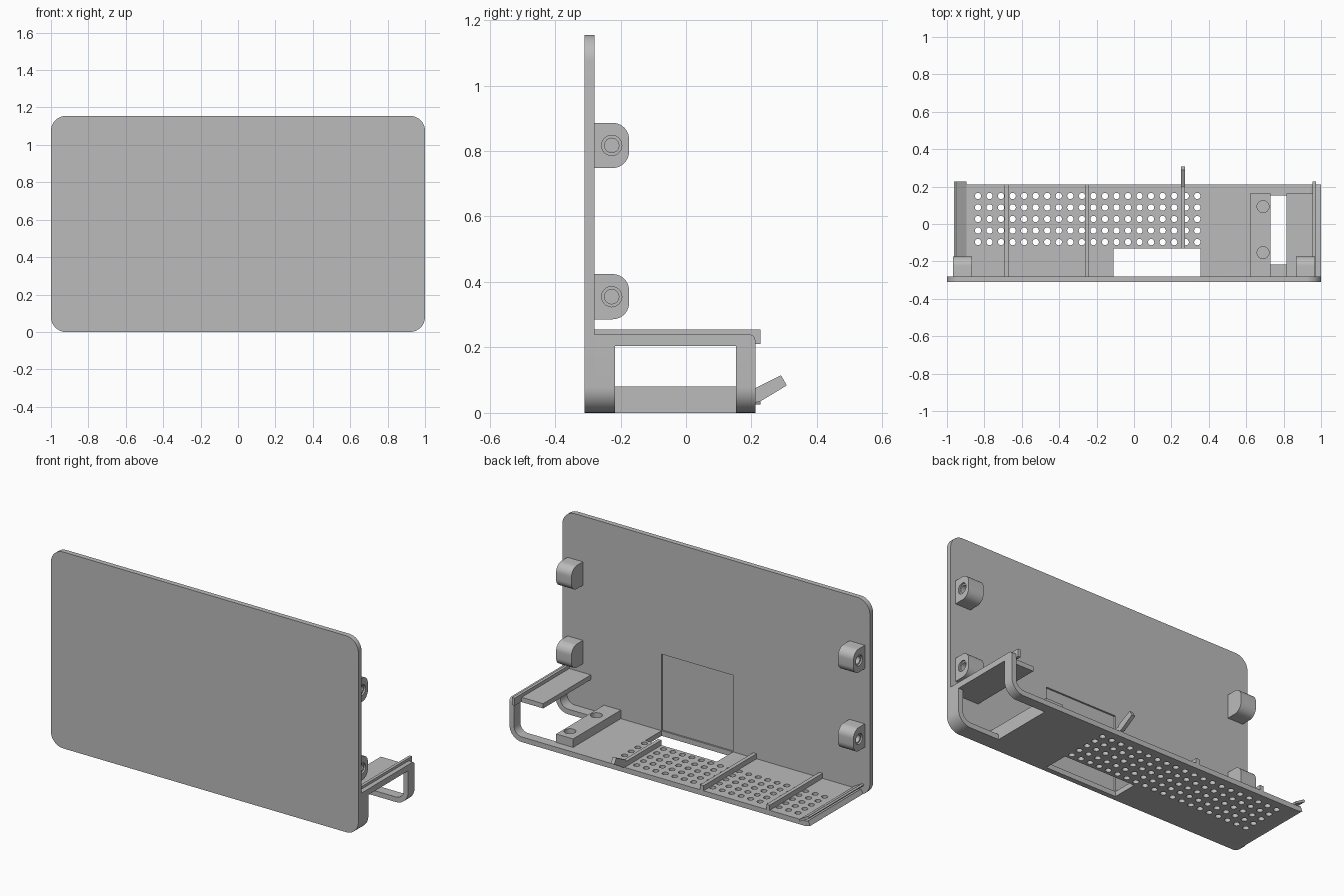
import bpy, bmesh
from math import cos, sin, radians, pi
from mathutils import Vector, Matrix

if "Cube" in bpy.data.objects:
    bpy.data.objects.remove(bpy.data.objects["Cube"], do_unlink=True)

grey = bpy.data.materials.new("plain_grey")
grey.use_nodes = True
grey.diffuse_color = (0.5, 0.5, 0.5, 1)
grey.node_tree.nodes["Principled BSDF"].inputs["Base Color"].default_value = (0.5, 0.5, 0.5, 1)


def finish(name, bm):
    bmesh.ops.recalc_face_normals(bm, faces=bm.faces)
    mesh = bpy.data.meshes.new(name)
    bm.to_mesh(mesh)
    bm.free()
    obj = bpy.data.objects.new(name, mesh)
    bpy.context.collection.objects.link(obj)
    mesh.materials.append(grey)
    return obj


def arc(cx, cz, r, a, b, n=10):
    return [(cx + r * cos(radians(a + (b - a) * i / n)),
             cz + r * sin(radians(a + (b - a) * i / n))) for i in range(n + 1)]


def extrude(name, pts, lo, hi, axis="y", round_edge=None):
    """Outline in (x, z) pushed along y, or in (y, z) pushed along x."""
    bm = bmesh.new()
    place = (lambda p: (p[0], lo, p[1])) if axis == "y" else (lambda p: (lo, p[0], p[1]))
    face = bm.faces.new([bm.verts.new(place(p)) for p in pts])
    new = bmesh.ops.extrude_face_region(bm, geom=[face])["geom"]
    move = Vector((0, hi - lo, 0)) if axis == "y" else Vector((hi - lo, 0, 0))
    bmesh.ops.translate(bm, vec=move, verts=[v for v in new if isinstance(v, bmesh.types.BMVert)])
    if round_edge:
        edges = [e for e in bm.edges if all(round_edge(v.co) for v in e.verts)]
        bmesh.ops.bevel(bm, geom=edges, offset=0.02, segments=5, affect="EDGES", profile=0.5)
    return finish(name, bm)


def box(name, x, y, z):
    return extrude(name, [(x[0], z[0]), (x[1], z[0]), (x[1], z[1]), (x[0], z[1])], *y)


def cylinders(name, centres, r, depth, axis="z", sides=16):
    bm = bmesh.new()
    turn = Matrix.Rotation(pi / 2, 4, "Y") if axis == "x" else Matrix()
    for c in centres:
        bmesh.ops.create_cone(bm, cap_ends=True, segments=sides, radius1=r, radius2=r,
                              depth=depth, matrix=Matrix.Translation(c) @ turn)
    return finish(name, bm)


def cut(obj, *cutters):
    for c in cutters:
        c.hide_render = True
        c.hide_set(True)
        mod = obj.modifiers.new("cut", "BOOLEAN")
        mod.operation = "DIFFERENCE"
        mod.solver = "EXACT"
        mod.object = c
    # Bake the cuts, then drop the helpers
    dg = bpy.context.evaluated_depsgraph_get()
    baked = bpy.data.meshes.new_from_object(obj.evaluated_get(dg))
    obj.modifiers.clear()
    obj.data = baked
    for c in cutters:
        bpy.data.objects.remove(c, do_unlink=True)


R, T, H = 0.08, 0.03, 1.155
FRONT, BACK, END = -0.31, -0.28, 0.212

# Front plate with rounded corners and a shallow pocket behind
outline = (arc(-1 + R, R, R, 180, 270) + arc(1 - R, R, R, 270, 360)
           + arc(1 - R, H - R, R, 0, 90) + arc(-1 + R, H - R, R, 90, 180))
plate = extrude("front_plate", outline, FRONT, BACK)
cut(plate, box("pocket_cutter", (-0.11, 0.355), (BACK - 0.01, 0), (T, 0.48)))

# Shelf that follows the plate's lower edge and turns up into a side wall
profile = (arc(-1 + R, R, R, 243, 270) + arc(1 - R, R, R, 270, 360) + [(1, 0.24), (1 - T, 0.24)]
           + arc(1 - R, R, R - T, 360, 270) + arc(-1 + R, R, R - T, 270, 243))
shelf = extrude("shelf", profile, BACK - 0.005, END,
                round_edge=lambda v: v.z > 0.235 and v.y > 0.2)
vents = [(-0.834 + 0.0617 * i, 0.15 - 0.0617 * j, 0) for i in range(20) for j in range(5)]
cut(shelf,
    box("notch_cutter", (-0.11, 0.355), (BACK, -0.13), (-0.1, 0.1)),
    box("window_cutter", (0.73, 1.1), (-0.217, 0.153), (-0.1, 0.205)),
    cylinders("vent_cutter", vents, 0.017, 0.2))

# Raised mounting block with two blind holes
block = box("mounting_block", (0.62, 0.73), (BACK, 0.163), (0.005, 0.08))
cut(block, cylinders("block_hole_cutter", [(0.69, 0.093, 0.08), (0.69, -0.153, 0.08)], 0.032, 0.08, sides=24))

# Upper ledge and retaining lips
box("upper_ledge", (0.815, 0.975), (BACK, 0.163), (0.207, 0.235))
box("right_lip", (0.955, 0.972), (BACK, 0.228), (0.21, 0.255))
extrude("left_lip", [(-0.9, 0.026), (-0.957, 0.056), (-0.962, 0.066), (-0.952, 0.07), (-0.895, 0.037)],
        BACK, 0.228)

# Ribs across the shelf
for name, x, start in (("left_rib", -0.682, BACK), ("middle_rib", -0.252, BACK), ("right_rib", 0.262, -0.13)):
    box(name, (x - 0.011, x + 0.011), (start, END), (T - 0.005, 0.06))

# Slanted tab on the end of the right rib
extrude("pull_tab", [(0.2, 0.03), (0.225, 0.034), (0.308, 0.084), (0.29, 0.115), (0.2, 0.07)],
        0.251, 0.273, "x")

# Four lugs with stepped blind holes on their outer faces
for side, label in ((-1, "left"), (1, "right")):
    for z, level in ((0.355, "lower"), (0.817, "upper")):
        back, r, h = -0.174, 0.05, 0.069
        pts = ([(BACK, z - h)] + arc(back - r, z - h + r, r, 270, 360)
               + arc(back - r, z + h - r, r, 0, 90) + [(BACK, z + h)])
        lug = extrude(f"{level}_{label}_lug", pts, side * 0.867, side * 0.967, "x")
        c = (side * 0.967, -0.227, z)
        cut(lug, cylinders("sink_cutter", [c], 0.031, 0.02, "x", 24),
            cylinders("bore_cutter", [c], 0.022, 0.14, "x", 24))

# Smooth the curved surfaces, keep the edges sharp
bpy.ops.object.select_all(action="DESELECT")
for o in bpy.context.scene.objects:
    if o.type == "MESH" and grey.name in o.data.materials:
        o.select_set(True)
        bpy.context.view_layer.objects.active = o
bpy.ops.object.shade_smooth_by_angle(angle=radians(30))
